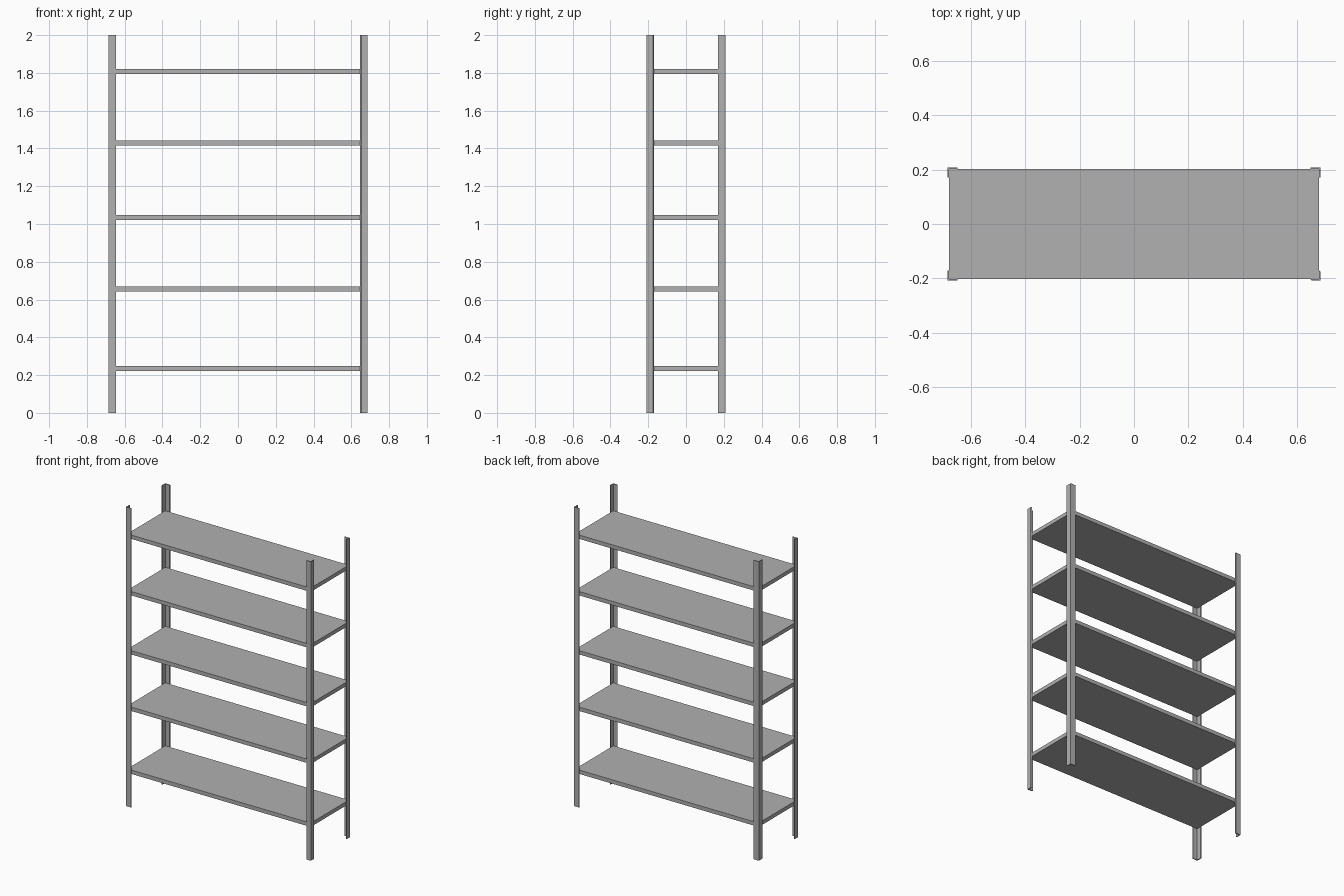
import bpy, bmesh

if "Cube" in bpy.data.objects:
    bpy.data.objects.remove(bpy.data.objects["Cube"])

HX, HY = 0.685, 0.208      # outer half extents
FLANGE, T = 0.038, 0.006   # angle-iron flange width and thickness
HEIGHT = 2.0
SHELF_TOPS = (0.248, 0.669, 1.047, 1.442, 1.82)
SHELF_T = 0.026

# Dark grey metal
metal = bpy.data.materials.new("dark_grey_metal")
metal.diffuse_color = (0.44, 0.44, 0.44, 1)
metal.use_nodes = True
metal.node_tree.nodes["Principled BSDF"].inputs["Base Color"].default_value = metal.diffuse_color


def extrude_profile(name, pts, z0, z1):
    bm = bmesh.new()
    face = bm.faces.new([bm.verts.new((x, y, z0)) for x, y in pts])
    geo = bmesh.ops.extrude_face_region(bm, geom=[face])["geom"]
    verts = [g for g in geo if isinstance(g, bmesh.types.BMVert)]
    bmesh.ops.translate(bm, verts=verts, vec=(0, 0, z1 - z0))
    bmesh.ops.recalc_face_normals(bm, faces=bm.faces)
    mesh = bpy.data.meshes.new(name)
    bm.to_mesh(mesh)
    bm.free()
    mesh.materials.append(metal)
    obj = bpy.data.objects.new(name, mesh)
    bpy.context.collection.objects.link(obj)
    return obj


# Four L-section corner posts, mirrored from one profile
# (the front right one has slanted flange tips)
for sx, side in ((-1, "left"), (1, "right")):
    for sy, end in ((-1, "front"), (1, "back")):
        tip = FLANGE - (0.006 if (sx, sy) == (1, -1) else 0)
        L = [(0, 0), (tip, 0), (FLANGE, T), (T, T), (T, FLANGE), (0, tip)]
        pts = [(sx * (HX - u), sy * (HY - v)) for u, v in L]
        extrude_profile(f"{end}_{side}_post", pts, 0, HEIGHT)

# Shelf boards sitting inside the posts
sx, sy = HX - T, HY - T
board = [(-sx, -sy), (sx, -sy), (sx, sy), (-sx, sy)]
for i, top in enumerate(SHELF_TOPS, 1):
    extrude_profile(f"shelf_{i}", board, top - SHELF_T, top)
